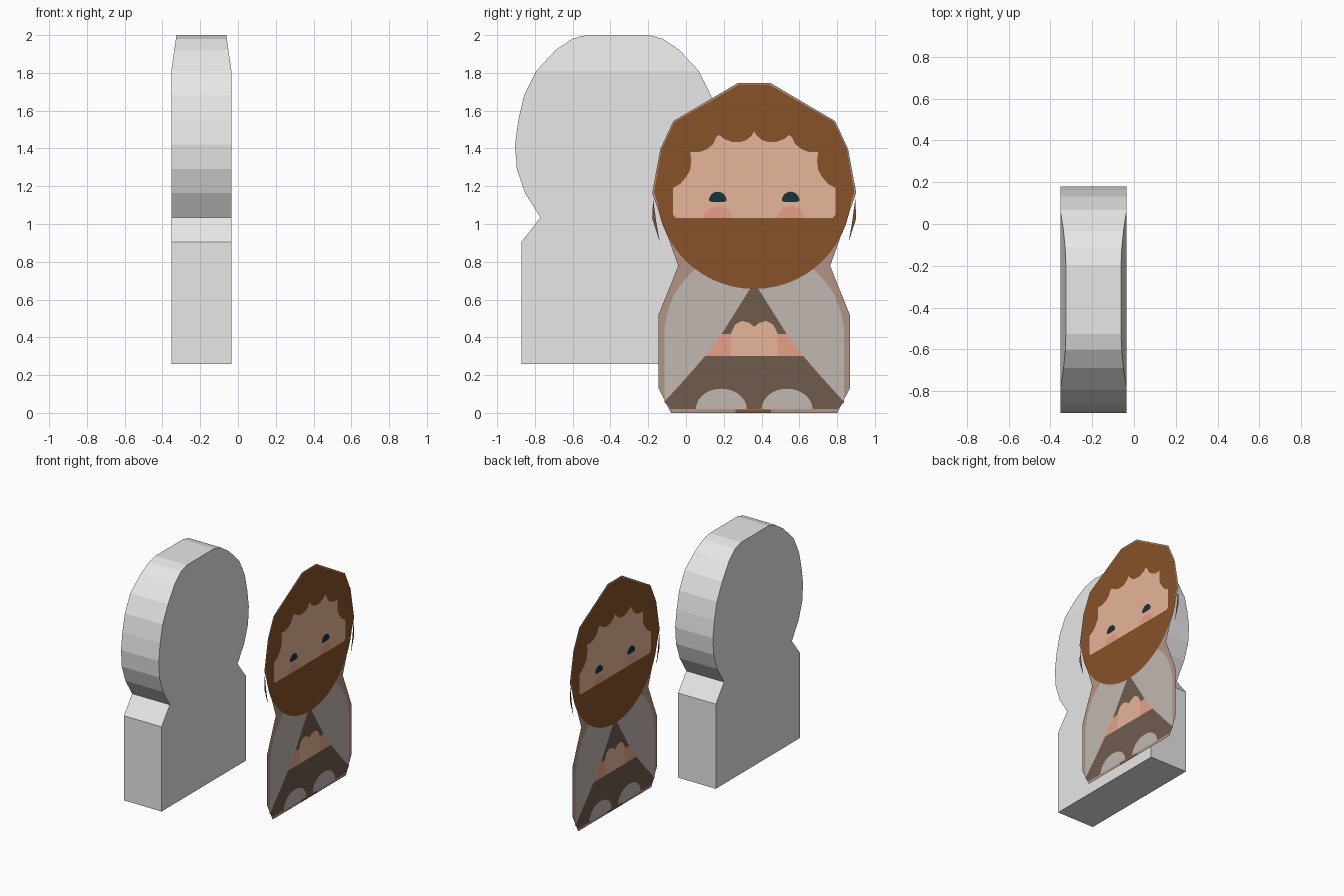
import bpy, bmesh, math
from mathutils import Vector

if "Cube" in bpy.data.objects:
    bpy.data.objects.remove(bpy.data.objects["Cube"])


def lin(c):
    c /= 255
    return c / 12.92 if c <= 0.04045 else ((c + 0.055) / 1.055) ** 2.4


def material(name, rgb):
    m = bpy.data.materials.new(name)
    m.diffuse_color = [min(1, lin(c) / 0.72) for c in rgb] + [1]
    m.use_nodes = True
    m.node_tree.nodes["Principled BSDF"].inputs["Base Color"].default_value = m.diffuse_color
    return m


GREY = material("plain grey", (200, 200, 200))
BROWN = material("hair brown", (115, 70, 34))
SKIN = material("skin", (203, 158, 134))
BLUSH = material("blush", (200, 138, 118))
EYE = material("dark teal", (16, 44, 52))
ROBE = material("warm grey", (167, 158, 152))
TUNIC = material("dark taupe", (96, 78, 66))
BORDER = material("rosy taupe", (154, 127, 114))


def finish(name, bm, mat):
    bmesh.ops.recalc_face_normals(bm, faces=bm.faces) if mat is GREY else None
    me = bpy.data.meshes.new(name)
    bm.to_mesh(me)
    bm.free()
    me.materials.append(mat)
    ob = bpy.data.objects.new(name, me)
    bpy.context.collection.objects.link(ob)


def mirrored(half):
    """Close a half outline (offset, z) by mirroring it about offset 0."""
    return half + [(-u, z) for u, z in reversed(half) if abs(u) > 1e-6]


def dome(cu, z, w, h, n=14):
    """Half ellipse standing on height z."""
    return [(cu + w * math.cos(math.pi * i / n), z + h * math.sin(math.pi * i / n))
            for i in range(n + 1)]


def pair(shape):
    return [shape, [(-u, z) for u, z in shape]]


PX, PY, STEP = 0.348, 0.361, 0.0005


def plate(name, shapes, level, mat):
    """Paper-thin painted shape, seen the same from both sides of the panel."""
    bm = bmesh.new()
    for pts in shapes:
        for side in (1, -1):
            x = PX + side * STEP * (level + 1)
            f = bm.faces.new([bm.verts.new((x, PY + u, z)) for u, z in pts])
            f.normal_update()
            if f.normal.x * side < 0:
                f.normal_flip()
    finish(name, bm, mat)


# Grey keyhole-shaped block, its sides leaning in above the shoulder line
half = [(.508, .26), (.508, .905), (.408, 1.035), (.49, 1.165), (.533, 1.29),
        (.543, 1.42), (.525, 1.55), (.495, 1.68), (.43, 1.81), (.328, 1.92),
        (.24, 1.98), (.165, 2.0)]
bm = bmesh.new()
face = bm.faces.new([bm.verts.new((-.353, -.3625 + u, z)) for u, z in mirrored(half)])
ext = bmesh.ops.extrude_face_region(bm, geom=[face])
bmesh.ops.translate(bm, vec=Vector((.318, 0, 0)),
                    verts=[v for v in ext["geom"] if isinstance(v, bmesh.types.BMVert)])
bmesh.ops.bisect_plane(bm, geom=bm.verts[:] + bm.edges[:] + bm.faces[:], dist=1e-4,
                       plane_co=(0, 0, 1.81), plane_no=(0, 0, 1))
for v in bm.verts:
    if v.co.z > 1.81:
        inset = .027 * (v.co.z - 1.81) / .19
        v.co.x += inset if v.co.x < -.194 else -inset
finish("block", bm, GREY)

# Silhouette of the painted panel
plate("panel_border", [mirrored([
    (.085, 1.747), (.428, 1.545), (.497, 1.397), (.54, 1.164), (.402, .778),
    (.507, .518), (.507, .132), (.44, 0)])], 0, BORDER)
plate("hair_wisps", pair([(.535, 1.13), (.54, 1.03), (.5, .905), (.517, 1.0)]), 0, BROWN)

# Clothing
plate("tunic", [mirrored([(0, .7), (.02, .66), (.476, .058), (.44, .02)])], 1, TUNIC)
plate("hem", [[(-.1, 0), (.09, 0), (.09, .018), (-.1, .018)]], 1, BROWN)
plate("sleeves", [mirrored([(.18, .418), (.27, .302)])], 2, BLUSH)
plate("hands", [mirrored([(0, .455), (.025, .476), (.065, .487), (.1, .468),
                          (.123, .423), (.123, .302)])], 3, SKIN)
plate("robe", pair([(.02, .66), (.175, .413), (.259, .302), (.36, .185), (.476, .058),
                    (.476, .44), (.46, .534), (.423, .63), (.37, .704), (.3, .775),
                    (.16, .86), (.02, .86)]), 3, ROBE)
plate("feet", pair(dome(.174, .02, .135, .108)), 3, ROBE)

# Head with hair and beard in one shape
jaw = [(.515 * math.cos(a), 1.17 - .514 * math.sin(a))
       for a in (math.pi / 2 * i / 14 for i in range(1, 15))]
plate("hair_and_beard", [mirrored([(.08, 1.738), (.422, 1.54), (.491, 1.395),
                                   (.53, 1.17)] + jaw)], 4, BROWN)

# Face with a scalloped hairline
plate("face", [mirrored([
    (0, 1.49), (.016, 1.466), (.042, 1.444), (.074, 1.434), (.116, 1.434),
    (.159, 1.45), (.185, 1.471), (.201, 1.46), (.217, 1.423), (.249, 1.397),
    (.291, 1.381), (.339, 1.381), (.333, 1.339), (.339, 1.286), (.36, 1.249),
    (.392, 1.212), (.431, 1.19), (.431, 1.05), (.415, 1.032), (0, 1.032)])], 5, SKIN)
plate("cheeks", pair(dome(.193, 1.032, .074, .06)), 6, BLUSH)
plate("eyes", pair(dome(.193, 1.122, .047, .049)
                   + [(.165, 1.116), (.22, 1.116)]), 6, EYE)
